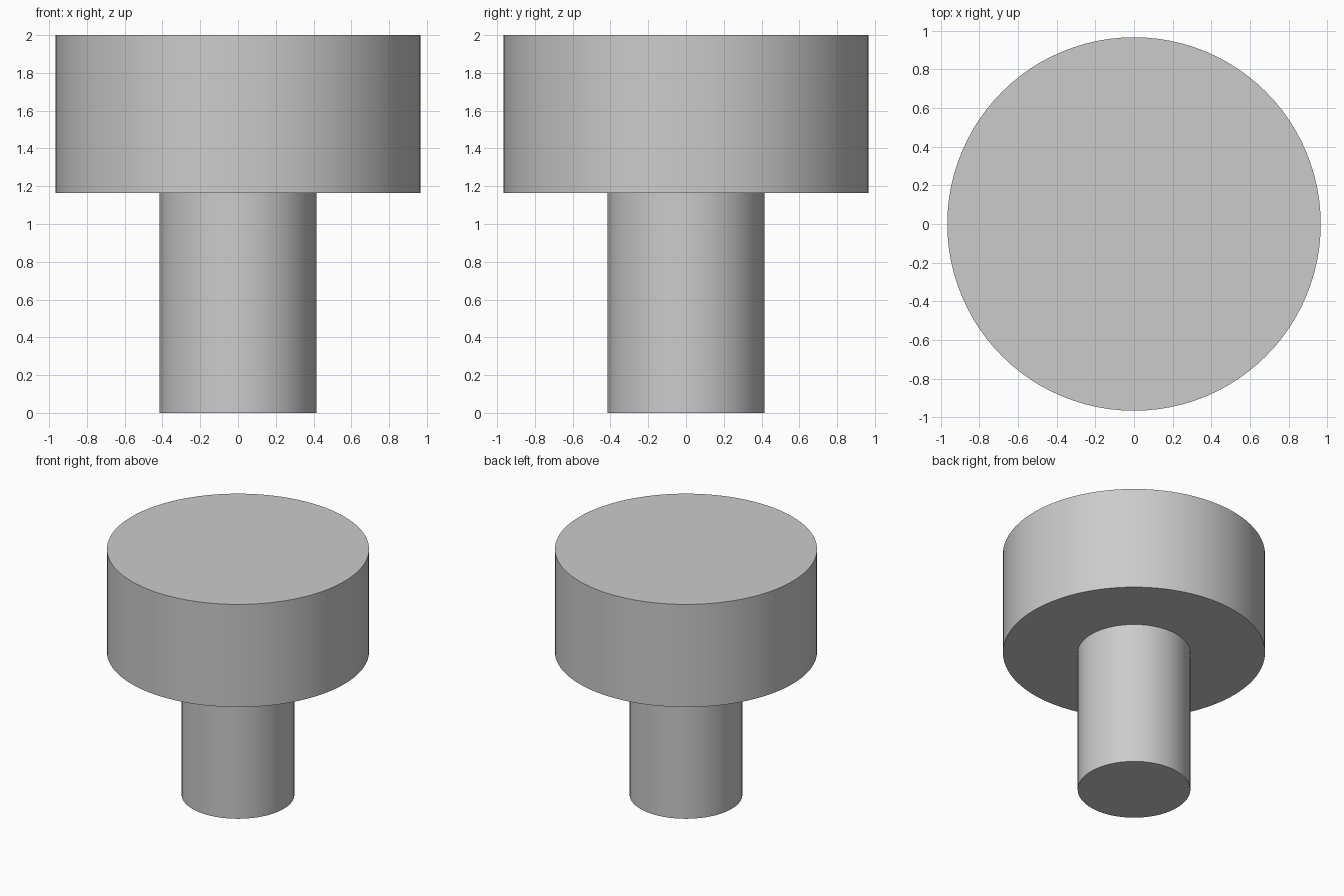
import bpy, bmesh, math

if "Cube" in bpy.data.objects:
    bpy.data.objects.remove(bpy.data.objects["Cube"])

# Half profile (radius, z) of the stem and wide cap
SIDES = 96
R_STEM, R_CAP = 0.415, 0.966
Z_STEP, Z_TOP = 1.165, 2.0
profile = [(0, 0), (R_STEM, 0), (R_STEM, Z_STEP),
           (R_CAP, Z_STEP), (R_CAP, Z_TOP), (0, Z_TOP)]

# Revolve the profile into one closed solid
bm = bmesh.new()
verts = [bm.verts.new((r, 0, z)) for r, z in profile]
edges = [bm.edges.new(pair) for pair in zip(verts, verts[1:])]
bmesh.ops.spin(bm, geom=verts + edges, cent=(0, 0, 0), axis=(0, 0, 1),
               angle=math.tau, steps=SIDES, use_merge=False)
bmesh.ops.remove_doubles(bm, verts=bm.verts, dist=1e-4)
bmesh.ops.recalc_face_normals(bm, faces=bm.faces)

mesh = bpy.data.meshes.new("stepped_knob")
bm.to_mesh(mesh)
bm.free()
knob = bpy.data.objects.new("stepped_knob", mesh)
bpy.context.collection.objects.link(knob)

# Smooth walls, sharp rims
bpy.context.view_layer.objects.active = knob
knob.select_set(True)
bpy.ops.object.shade_smooth_by_angle(angle=math.radians(30))
